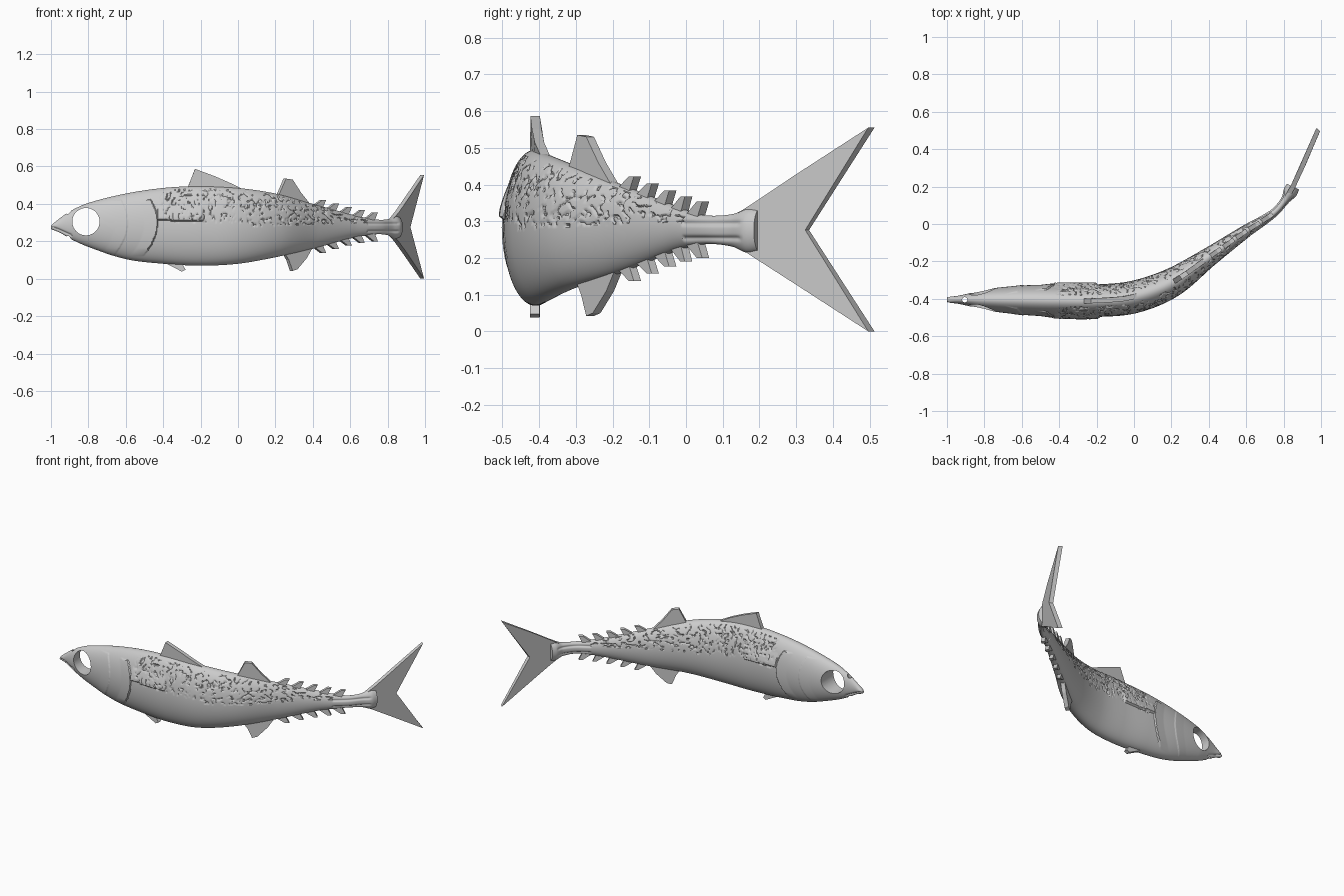
import bpy
import bmesh
import math
from mathutils import Vector, noise

cube = bpy.data.objects.get("Cube")
if cube:
    bpy.data.objects.remove(cube, do_unlink=True)

grey = bpy.data.materials.new("plain grey")
grey.use_nodes = True
grey.diffuse_color = (0.6, 0.6, 0.6, 1)
grey.node_tree.nodes["Principled BSDF"].inputs["Base Color"].default_value = (0.6, 0.6, 0.6, 1)

# Stations along the fish: x, spine y, half width, top z, bottom z
STATIONS = [
    (-1, -.405, .016, .285, .265), (-.95, -.405, .02, .325, .245),
    (-.9, -.405, .03, .36, .215), (-.8, -.405, .055, .405, .17),
    (-.6, -.407, .078, .455, .105), (-.4, -.41, .086, .485, .08),
    (-.2, -.41, .087, .495, .07), (0, -.39, .087, .485, .08),
    (.2, -.315, .078, .455, .115), (.4, -.178, .052, .4, .16),
    (.6, -.038, .034, .345, .215), (.7, .025, .026, .322, .233),
    (.76, .07, .022, .315, .238), (.81, .13, .024, .32, .23),
    (.835, .17, .038, .335, .213), (.85, .2, .036, .333, .217),
    (.91, .33, .03, .33, .22), (.985, .505, .03, .33, .22),
]
BODY_END = .85


def slope(i, k):
    a, b = STATIONS[max(i - 1, 0)], STATIONS[min(i + 1, len(STATIONS) - 1)]
    return (b[k] - a[k]) / (b[0] - a[0])


def station(x):
    """Smoothly interpolated spine y, half width, top and bottom."""
    i = 0
    while i < len(STATIONS) - 2 and x > STATIONS[i + 1][0]:
        i += 1
    p, q = STATIONS[i], STATIONS[i + 1]
    h = q[0] - p[0]
    t = (x - p[0]) / h
    s = 1 - t
    return [(1 + 2 * t) * s * s * p[k] + t * s * s * h * slope(i, k)
            + t * t * (3 - 2 * t) * q[k] - t * t * s * h * slope(i + 1, k)
            for k in range(1, 5)]


def side_normal(x):
    e = .004
    dy = station(min(x + e, .985))[0] - station(max(x - e, -1))[0]
    return Vector((dy, -2 * e, 0)).normalized()


def make_object(name, bm):
    bmesh.ops.recalc_face_normals(bm, faces=bm.faces)
    mesh = bpy.data.meshes.new(name)
    bm.to_mesh(mesh)
    bm.free()
    mesh.materials.append(grey)
    obj = bpy.data.objects.new(name, mesh)
    bpy.context.collection.objects.link(obj)
    return obj


def clamp(v):
    return max(0, min(1, v))


def bump(v, width):
    return math.exp(-(v / width) ** 2)


def relief(x, z, angle, side):
    """Raised and sunken skin details."""
    d = 0
    # Gill covers, stepping down behind their curved rear edges
    for edge, depth in ((-.43, .007), (-.59, .003)):
        edge -= 2.4 * (z - .3) ** 2
        if x < edge and .12 < z < .42:
            d += depth * clamp((x - edge + .07) / .07) * clamp((z - .12) / .04)
    # Side fin folded flat against the body
    if -.43 < x < -.18 and .312 < z < .4:
        d += .012 * clamp((.4 - z) / .07) * clamp((-.18 - x) / .02)
    # Mouth line
    if x < -.89:
        d -= .006 * bump(z - .28 + .45 * (x + 1), .007)
    # Keels beside the tail root
    if .68 < x < .83:
        d -= .005 * (bump(z - .295, .007) + bump(z - .253, .007))
    # Broken wavy markings over the upper flanks
    low = .3 if x < .05 else .28 + .03 * x
    if -.42 < x < .68 and z > low and angle < 1.2:
        p = Vector((x * 32, side * 9, z * 38))
        line = abs(noise.noise(p))
        gap = noise.noise(p * .9 + Vector((40, 7, 3)))
        if gap > -.15:
            d -= .007 * clamp(1 - line / .13) * clamp((x + .42) / .03)
    return d


# Body, lofted through elliptical rings
RINGS, SIDES = 440, 176
bm = bmesh.new()
rings = []
for i in range(RINGS):
    x = -1 + (BODY_END + 1) * i / (RINGS - 1)
    y, w, top, bottom = station(x)
    n = side_normal(x)
    mid, h = (top + bottom) / 2, (top - bottom) / 2
    ring = []
    for j in range(SIDES):
        a = 2 * math.pi * j / SIDES
        c, s = math.cos(a), math.sin(a)
        z = mid + h * s
        out = Vector((c / w, s / h)).normalized()
        d = relief(x, z, math.asin(s), 1 if c > 0 else -1)
        off = w * c + d * out.x
        ring.append(bm.verts.new((x + n.x * off, y + n.y * off, z + d * out.y)))
    rings.append(ring)
for r, q in zip(rings, rings[1:]):
    for j in range(SIDES):
        k = (j + 1) % SIDES
        bm.faces.new((r[j], r[k], q[k], q[j]))
bm.faces.new(rings[0])
bm.faces.new(rings[-1])
body = make_object("body", bm)
body.data.shade_smooth()


# Round eye opening and small line hole, cut right through the head
def drill(name, location, radius, rotation):
    bpy.ops.mesh.primitive_cylinder_add(vertices=64, radius=radius, depth=.8,
                                        location=location, rotation=rotation)
    cutter = bpy.context.object
    cutter.name = name
    cutter.hide_render = True
    cutter.data.materials.append(grey)
    mod = body.modifiers.new(name, "BOOLEAN")
    mod.operation = "DIFFERENCE"
    mod.solver = "EXACT"
    mod.object = cutter
    bpy.context.view_layer.objects.active = body
    bpy.ops.object.modifier_apply(modifier=mod.name)
    bpy.data.objects.remove(cutter, do_unlink=True)


drill("eye_cutter", (-.813, -.405, .305), .073, (math.pi / 2, 0, 0))
drill("line_hole_cutter", (-.905, -.405, .3), .014, (0, 0, 0))
bpy.ops.object.select_all(action="DESELECT")
body.select_set(True)
bpy.context.view_layer.objects.active = body
bpy.ops.object.shade_smooth_by_angle(angle=math.radians(40))


def fin(name, outline, half=.013):
    """Flat plate following the spine, from an x, z outline."""
    bm = bmesh.new()
    sheets = []
    for side in (-half, half):
        sheet = []
        for x, z in outline:
            n = side_normal(x) * side
            sheet.append(bm.verts.new((x + n.x, station(x)[0] + n.y, z)))
        sheets.append(sheet)
        bm.faces.new(sheet)
    a, b = sheets
    for i in range(len(a)):
        k = (i + 1) % len(a)
        bm.faces.new((a[i], a[k], b[k], b[i]))
    return make_object(name, bm)


# Fins
fin("front_back_fin", [(-.28, .46), (-.23, .587), (-.13, .55), (-.05, .515), (.04, .47), (-.1, .45)])
fin("rear_back_fin", [(.2, .42), (.25, .535), (.285, .53), (.33, .46), (.39, .385), (.3, .38)])
fin("rear_belly_fin", [(.23, .16), (.265, .1), (.285, .042), (.31, .05), (.36, .11), (.4, .18), (.3, .2)])
fin("front_belly_fin", [(-.42, .1), (-.3, .038), (-.28, .048), (-.31, .1)])
fin("tail_fin", [(.815, .315), (.85, .357), (.897, .425), (.985, .555), (.91, .276),
                 (.985, 0), (.897, .13), (.85, .195), (.815, .237)])

# Rows of finlets above and below the tail stalk
for i in range(5):
    for row, k, sign in (("upper", 2, 1), ("lower", 3, -1)):
        x = .455 + .069 * i
        base = station(x - .03)[k] - sign * .012
        tip = station(x)[k] + sign * .037
        fin(f"{row}_finlet_{i + 1}",
            [(x - .065, base), (x - .01, tip), (x + .01, tip), (x - .008, base)], .012)
